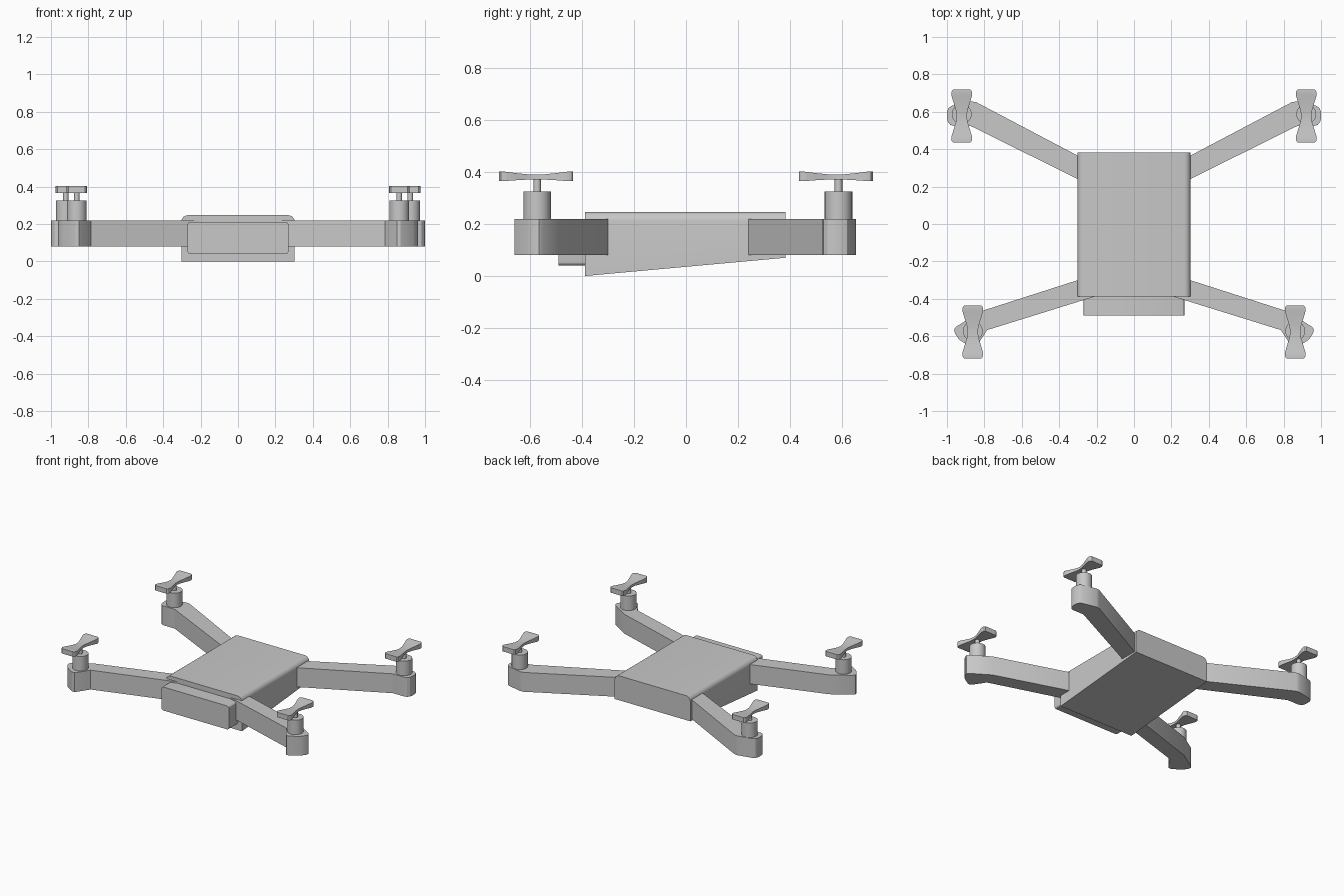
import bpy, bmesh, math

if "Cube" in bpy.data.objects:
    bpy.data.objects.remove(bpy.data.objects["Cube"])

grey = bpy.data.materials.new("light_grey")
grey.diffuse_color = (0.58, 0.58, 0.58, 1)
grey.use_nodes = True
grey.node_tree.nodes["Principled BSDF"].inputs["Base Color"].default_value = grey.diffuse_color


def loft(name, rings):
    """Skin a list of equally long closed rings and cap both ends."""
    bm = bmesh.new()
    rows = [[bm.verts.new(p) for p in ring] for ring in rings]
    n = len(rows[0])
    for a, b in zip(rows, rows[1:]):
        for i in range(n):
            j = (i + 1) % n
            bm.faces.new((a[i], a[j], b[j], b[i]))
    bm.faces.new(rows[0])
    bm.faces.new(rows[-1])
    bmesh.ops.recalc_face_normals(bm, faces=bm.faces)
    mesh = bpy.data.meshes.new(name)
    bm.to_mesh(mesh)
    bm.free()
    mesh.materials.append(grey)
    ob = bpy.data.objects.new(name, mesh)
    bpy.context.collection.objects.link(ob)
    bpy.ops.object.select_all(action='DESELECT')
    ob.select_set(True)
    bpy.context.view_layer.objects.active = ob
    bpy.ops.object.shade_smooth_by_angle(angle=math.radians(25))
    return ob


def arc(cx, cz, r, start, steps=6):
    """Quarter arc, counter-clockwise from the start angle in degrees."""
    return [(cx + r * math.cos(math.radians(start + 90 * i / steps)),
             cz + r * math.sin(math.radians(start + 90 * i / steps)))
            for i in range(steps + 1)]


def circle(x, y, z, r, n=32):
    return [(x + r * math.cos(2 * math.pi * i / n),
             y + r * math.sin(2 * math.pi * i / n), z) for i in range(n)]


# Body: rounded upper edges, underside rising toward the back
def body_ring(y, bottom):
    pts = [(-0.303, bottom), (0.303, bottom)]
    pts += arc(0.268, 0.212, 0.035, 0) + arc(-0.268, 0.212, 0.035, 90)
    return [(x, y, z) for x, z in pts]


loft("body", [body_ring(-0.388, 0.0), body_ring(0.383, 0.07)])

# Nose block with softened corners
nose = (arc(0.255, 0.195, 0.015, 0, 3) + arc(-0.255, 0.195, 0.015, 90, 3)
        + arc(-0.255, 0.055, 0.015, 180, 3) + arc(0.255, 0.055, 0.015, 270, 3))
loft("nose_block", [[(x, y, z) for x, z in nose] for y in (-0.49, -0.37)])

# Arm outlines seen from above, with widened motor pods at the tips
front_outline = [(0.15, -0.255), (0.30, -0.30), (0.82, -0.467), (0.952, -0.55),
                 (0.962, -0.565), (0.957, -0.585), (0.935, -0.618),
                 (0.87, -0.66), (0.85, -0.66), (0.838, -0.648),
                 (0.785, -0.567), (0.20, -0.385), (0.15, -0.37)]
back_outline = [(0.15, 0.165), (0.30, 0.24), (0.875, 0.525), (0.965, 0.525),
                (0.982, 0.53), (0.995, 0.545), (1.0, 0.565), (1.0, 0.60),
                (0.992, 0.62), (0.975, 0.632), (0.87, 0.655), (0.845, 0.652),
                (0.30, 0.365), (0.15, 0.288)]

# Propeller stations: offset along y, half width, bottom and top height
blade = [(0.0, 0.027, 0.372, 0.39), (0.03, 0.031, 0.371, 0.391),
         (0.07, 0.043, 0.369, 0.395), (0.11, 0.055, 0.366, 0.40),
         (0.125, 0.056, 0.366, 0.402), (0.136, 0.052, 0.366, 0.402),
         (0.142, 0.044, 0.366, 0.402)]
stations = [(-y, w, lo, hi) for y, w, lo, hi in blade[:0:-1]] + blade

for end, outline, mx, my, py in (("front", front_outline, 0.862, -0.573, -0.577),
                                 ("back", back_outline, 0.921, 0.587, 0.577)):
    for side, s in (("left", -1), ("right", 1)):
        tag = f"{end}_{side}_"
        loft(tag + "arm", [[(s * x, y, z) for x, y in outline]
                           for z in (0.08, 0.22)])
        # Motor can and shaft
        loft(tag + "motor", [circle(s * mx, my, z, 0.053) for z in (0.21, 0.325)])
        loft(tag + "shaft", [circle(s * mx, my, z, 0.015, 20) for z in (0.315, 0.38)])
        # Bow-tie propeller
        loft(tag + "propeller",
             [[(s * mx - w, py + y, lo), (s * mx + w, py + y, lo),
               (s * mx + w, py + y, hi), (s * mx - w, py + y, hi)]
              for y, w, lo, hi in stations])
